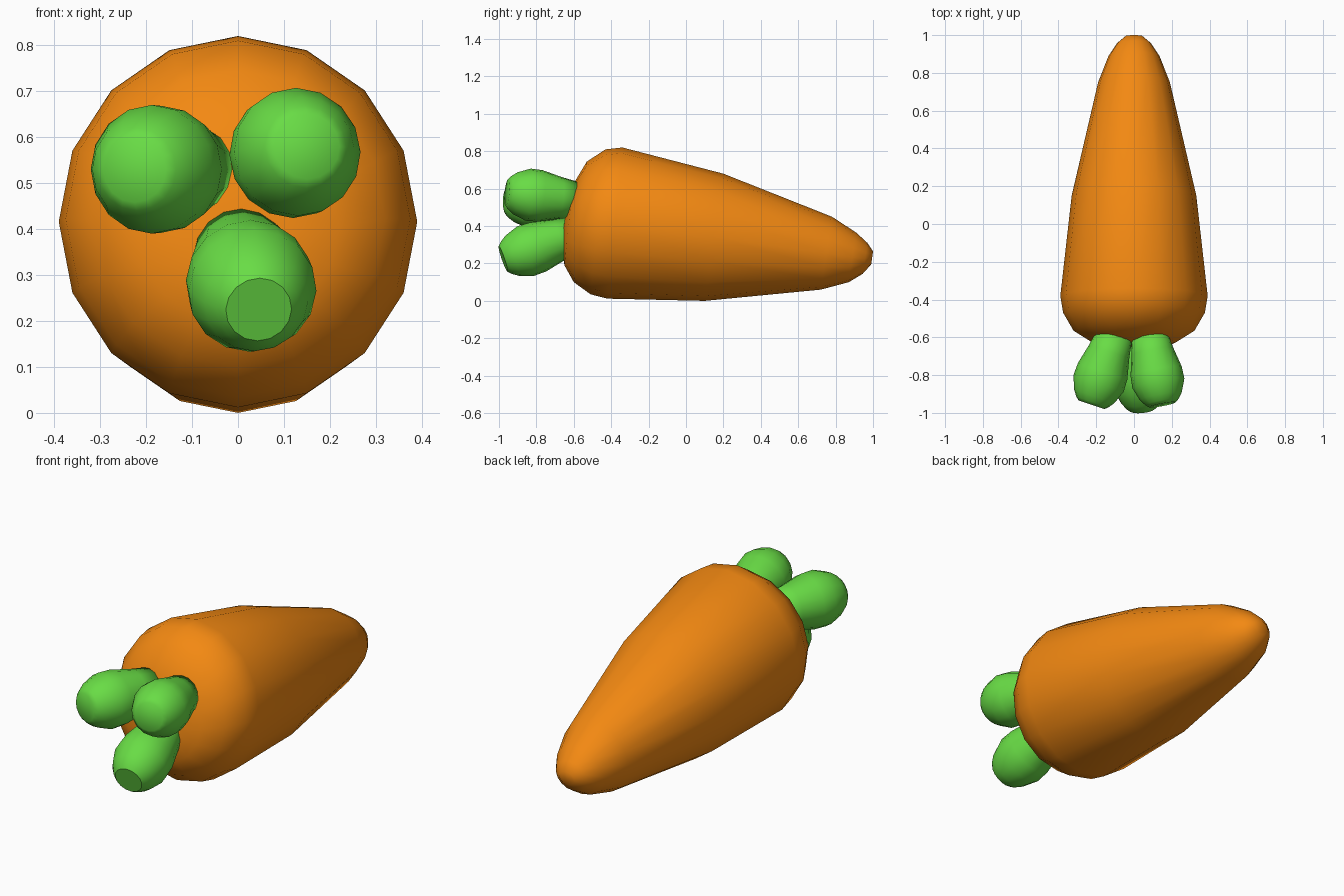
import bpy, bmesh, math
from mathutils import Vector

if "Cube" in bpy.data.objects:
    bpy.data.objects.remove(bpy.data.objects["Cube"])


def material(name, color):
    m = bpy.data.materials.new(name)
    m.diffuse_color = color
    m.use_nodes = True
    m.node_tree.nodes["Principled BSDF"].inputs["Base Color"].default_value = m.diffuse_color
    return m


ORANGE = material("orange", (0.90, 0.25, 0.006, 1))
GREEN = material("green", (0.14, 0.72, 0.06, 1))


def loft(name, rings, mat, sides, flat_tip=False):
    """Skin a list of (centre, half-axis u, half-axis v) rings and cap both ends."""
    bm = bmesh.new()
    loops = []
    for c, u, v in rings:
        angles = [2 * math.pi * i / sides for i in range(sides)]
        loops.append([bm.verts.new(c + u * math.sin(a) + v * math.cos(a)) for a in angles])
    for a, b in zip(loops, loops[1:]):
        for i in range(sides):
            j = (i + 1) % sides
            bm.faces.new((a[i], a[j], b[j], b[i]))
    bm.faces.new(loops[0])
    tip = bm.faces.new(loops[-1])
    bmesh.ops.recalc_face_normals(bm, faces=bm.faces)
    for f in bm.faces:
        f.smooth = True
    if flat_tip:
        tip.smooth = False
        for e in tip.edges:
            e.smooth = False
    mesh = bpy.data.meshes.new(name)
    bm.to_mesh(mesh)
    bm.free()
    mesh.materials.append(mat)
    obj = bpy.data.objects.new(name, mesh)
    bpy.context.collection.objects.link(obj)
    return obj


# Root: each ring is top (y, z), bottom (y, z), half width
profile = [
    (-0.64, 0.50, -0.665, 0.30, 0.10),
    (-0.605, 0.62, -0.65, 0.19, 0.22),
    (-0.53, 0.745, -0.60, 0.10, 0.32),
    (-0.43, 0.81, -0.51, 0.035, 0.375),
    (-0.34, 0.82, -0.42, 0.012, 0.39),
    (0.20, 0.68, 0.10, 0.0, 0.33),
    (0.78, 0.45, 0.72, 0.06, 0.19),
    (0.91, 0.365, 0.87, 0.10, 0.135),
    (0.97, 0.31, 0.945, 0.145, 0.09),
    (1.0, 0.265, 0.99, 0.195, 0.045),
]
rings = []
for yt, zt, yb, zb, hw in profile:
    top, bottom = Vector((0, yt, zt)), Vector((0, yb, zb))
    rings.append(((top + bottom) / 2, Vector((hw, 0, 0)), (top - bottom) / 2))
loft("carrot_root", rings, ORANGE, 16)

# Leaf stubs: swelling barrels running from inside the root to a blunt tip
LEAF = [(0.0, 0.095), (0.25, 0.112), (0.53, 0.138), (0.70, 0.14), (0.88, 0.113), (0.96, 0.09), (1.0, 0.072)]


def leaf(name, base, tip, flat_tip=False):
    base, tip = Vector(base), Vector(tip)
    axis = (tip - base).normalized()
    u = axis.cross(Vector((0, 0, 1))).normalized()
    v = u.cross(axis)
    loft(name, [(base.lerp(tip, t), u * r, v * r) for t, r in LEAF], GREEN, 16, flat_tip)


leaf("leaf_left", (-0.10, -0.58, 0.53), (-0.225, -0.957, 0.53))
leaf("leaf_right", (0.08, -0.58, 0.54), (0.15, -0.957, 0.58))
leaf("leaf_lower", (0.0, -0.58, 0.36), (0.045, -0.978, 0.225), True)
